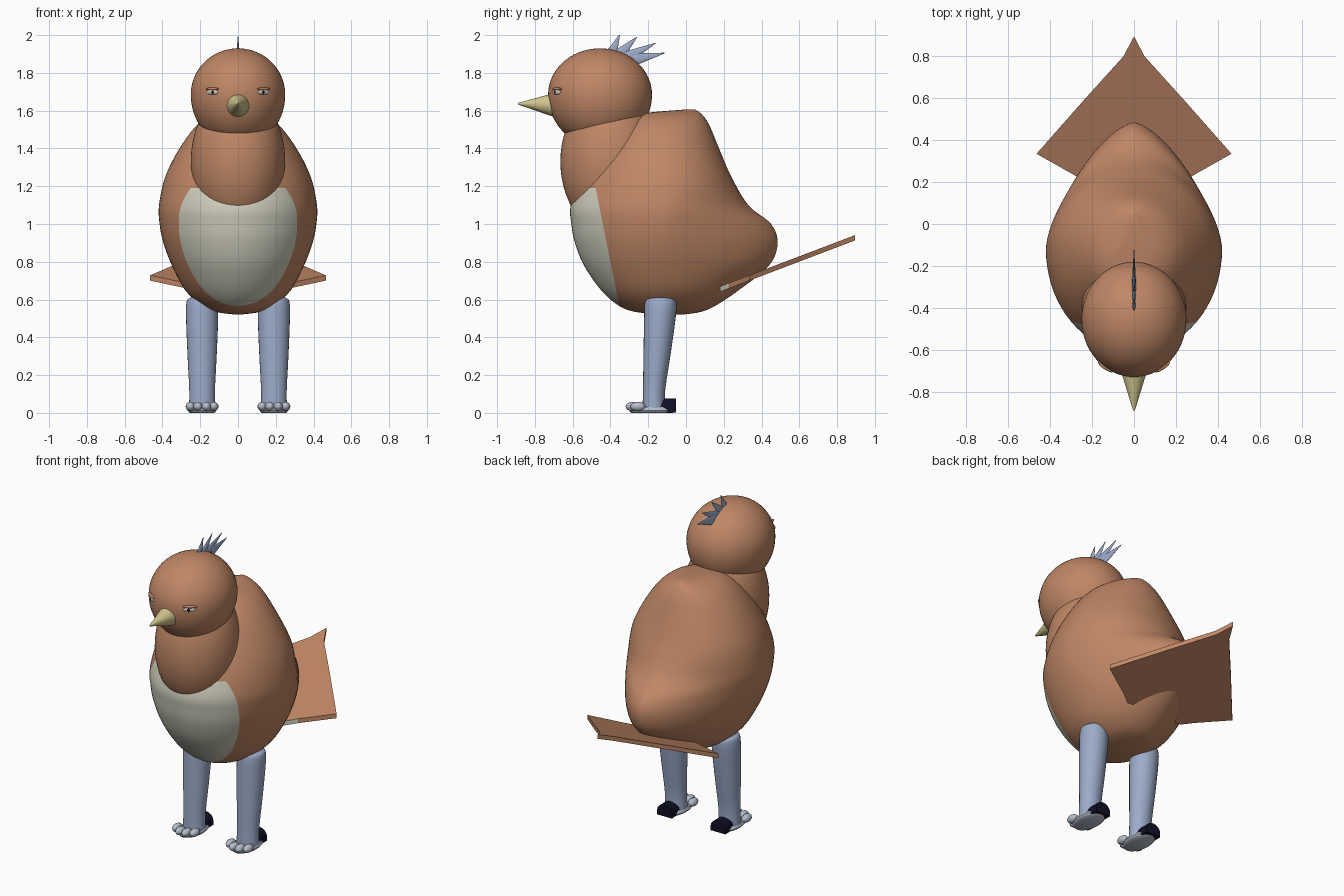
import bpy, bmesh
from math import cos, sin, pi, tau
from mathutils import Matrix, Vector

cube = bpy.data.objects.get("Cube")
if cube:
    bpy.data.objects.remove(cube, do_unlink=True)


def material(name, rgb):
    m = bpy.data.materials.new(name)
    m.use_nodes = True
    m.diffuse_color = (*rgb, 1)
    m.node_tree.nodes["Principled BSDF"].inputs["Base Color"].default_value = (*rgb, 1)
    return m


BROWN = material("warm_brown", (0.52, 0.24, 0.13))
CREAM = material("pale_cream", (0.62, 0.61, 0.50))
BLUE = material("dusty_blue", (0.33, 0.41, 0.58))
LIGHT = material("light_blue_grey", (0.46, 0.51, 0.60))
YELLOW = material("pale_yellow", (0.64, 0.56, 0.27))
DARK = material("dark_navy", (0.005, 0.005, 0.02))


def finish(bm, name, *mats, angle=0.8):
    """Turn a bmesh into a smooth shaded object."""
    bmesh.ops.recalc_face_normals(bm, faces=bm.faces)
    mesh = bpy.data.meshes.new(name)
    bm.to_mesh(mesh)
    bm.free()
    for m in mats:
        mesh.materials.append(m)
    ob = bpy.data.objects.new(name, mesh)
    bpy.context.collection.objects.link(ob)
    bpy.ops.object.select_all(action="DESELECT")
    ob.select_set(True)
    bpy.context.view_layer.objects.active = ob
    bpy.ops.object.shade_smooth_by_angle(angle=angle)
    return ob


def ball(name, centre, radii, mat, turn=0, segs=24):
    bm = bmesh.new()
    bmesh.ops.create_uvsphere(bm, u_segments=segs, v_segments=segs // 2, radius=1)
    bm.transform(Matrix.Translation(centre) @ Matrix.Rotation(turn, 4, "Z")
                 @ Matrix.Diagonal((*radii, 1)))
    return finish(bm, name, mat)


def spike(name, base, tip, radius, mat, flat=1, segs=24):
    """Cone from base to tip, optionally thinned sideways."""
    base, tip = Vector(base), Vector(tip)
    axis = tip - base
    bm = bmesh.new()
    bmesh.ops.create_cone(bm, cap_ends=True, segments=segs, radius1=radius,
                          radius2=radius * 0.06, depth=axis.length)
    bm.transform(Matrix.Diagonal((flat, 1, 1, 1))
                 @ Matrix.Translation((base + tip) / 2)
                 @ axis.to_track_quat("Z", "Y").to_matrix().to_4x4())
    return finish(bm, name, mat)


def smooth_keys(keys, steps):
    """Catmull-Rom interpolation through the key rows."""
    rows = []
    for i in range(len(keys) - 1):
        a, b = keys[max(i - 1, 0)], keys[i]
        c, d = keys[i + 1], keys[min(i + 2, len(keys) - 1)]
        for k in range(steps):
            t = k / steps
            rows.append([q + t / 2 * (r - p + t * (2 * p - 5 * q + 4 * r - s
                         + t * (3 * (q - r) + s - p)))
                         for p, q, r, s in zip(a, b, c, d)])
    return rows + [list(keys[-1])]


def loft(keys, steps, segs, cx=0, widest=None):
    """Stack rings given as height, half width, front, back, back roundness."""
    bm = bmesh.new()
    rings = []
    for z, w, front, back, n in smooth_keys(keys, steps):
        mid = (front + back) / 2
        if widest is not None:
            mid = min(max(widest, front + 0.02), back - 0.02)
        ring = []
        for k in range(segs):
            c, s = cos(tau * k / segs), sin(tau * k / segs)
            e = 2 / n if s > 0 else 1
            x = abs(c) ** e * (1 if c > 0 else -1) * max(w, 0.001)
            y = mid + (abs(s) ** e * (back - mid) if s > 0 else s * (mid - front))
            ring.append(bm.verts.new((cx + x, y, z)))
        rings.append(ring)
    for lo, hi in zip(rings, rings[1:]):
        for k in range(segs):
            j = (k + 1) % segs
            bm.faces.new((lo[k], lo[j], hi[j], hi[k]))
    bm.faces.new(rings[0][::-1])
    bm.faces.new(rings[-1])
    return bm


# Body: egg shape with a pointed rump and a high back
body = loft([
    (0.52, 0.01, -0.12, -0.02, 2), (0.535, 0.12, -0.27, 0.08, 2),
    (0.57, 0.195, -0.36, 0.16, 2), (0.65, 0.28, -0.45, 0.28, 1.8),
    (0.78, 0.35, -0.54, 0.44, 1.6), (0.9, 0.395, -0.588, 0.485, 1.5),
    (1.0, 0.415, -0.607, 0.45, 1.5), (1.1, 0.418, -0.61, 0.33, 1.7),
    (1.25, 0.385, -0.55, 0.24, 2), (1.4, 0.31, -0.46, 0.175, 2),
    (1.52, 0.22, -0.36, 0.125, 2), (1.58, 0.13, -0.26, 0.085, 2),
    (1.605, 0.02, -0.02, 0.05, 2)], 5, 72, widest=-0.12)

# Cream belly: cut along a leaning plane and a level plane
edge, lean = Vector((0, -0.46, 1.1)), Vector((0, -1, -0.2))
for point, normal in ((edge, lean), (Vector((0, 0, 1.19)), Vector((0, 0, 1)))):
    bmesh.ops.bisect_plane(body, geom=body.verts[:] + body.edges[:] + body.faces[:],
                           plane_co=point, plane_no=normal)
for f in body.faces:
    mid = f.calc_center_median()
    f.material_index = int((mid - edge).dot(lean) > 0 and mid.z < 1.19)
finish(body, "body", BROWN, CREAM)

# Neck and head, the head flattened underneath
ball("neck", (0, -0.4, 1.33), (0.25, 0.265, 0.38), BROWN, segs=56)
bm = bmesh.new()
bmesh.ops.create_uvsphere(bm, u_segments=56, v_segments=36, radius=1)
for v in bm.verts:
    v.co = Vector((v.co.x * 0.25, v.co.y * 0.275 - 0.455,
                   v.co.z * (0.245 if v.co.z > 0 else 0.28) + 1.685))
    v.co.z = max(v.co.z, 1.47 + (v.co.y + 0.63) * 0.2)
finish(bm, "head", BROWN)

# Beak
spike("beak", (0, -0.69, 1.63), (0, -0.89, 1.637), 0.066, YELLOW, segs=32)

# Eyes with pupils and heavy lids
for side, s in (("left", 1), ("right", -1)):
    turn = s * 0.6
    ball(side + "_eye", (s * 0.135, -0.685, 1.698), (0.036, 0.008, 0.014), CREAM, turn)
    ball(side + "_pupil", (s * 0.133, -0.691, 1.698), (0.011, 0.006, 0.010), DARK, turn, 16)
    ball(side + "_eyelid", (s * 0.136, -0.682, 1.715), (0.042, 0.012, 0.008), BROWN, turn)

# Crest: a fan of thin spikes
for i, (by, bz, ty, tz) in enumerate([
        (-0.4, 1.89, -0.352, 2.0), (-0.36, 1.89, -0.26, 1.99),
        (-0.32, 1.88, -0.162, 1.957), (-0.28, 1.87, -0.114, 1.905)]):
    spike(f"crest_spike_{i + 1}", (0, by, bz), (0, ty, tz), 0.034, BLUE, 0.3, 16)

# Tail: sloping kite-shaped plate with pale front corners
half = [(0.05, 0.8), (0.24, 0.59), (0.465, 0.335), (0.27, 0.225), (0.2, 0.18)]
outline = [(0, 0.895)] + half + [(-x, y) for x, y in reversed(half)]
bm = bmesh.new()
low, high = ([bm.verts.new((x, y, 0.588 + 0.38 * y + dz)) for x, y in outline]
             for dz in (-0.015, 0.013))
bm.faces.new(low)
bm.faces.new(high)
for k in range(len(outline)):
    j = (k + 1) % len(outline)
    f = bm.faces.new((low[k], low[j], high[j], high[k]))
    f.material_index = int(f.calc_center_median().y < 0.23)
finish(bm, "tail", BROWN, CREAM, angle=0.5)

# Legs and feet
for side, s in (("left", 1), ("right", -1)):
    x = s * 0.19
    leg = loft([(0.012, 0.07, -0.23, -0.11, 2), (0.12, 0.068, -0.228, -0.11, 2),
                (0.3, 0.077, -0.225, -0.083, 2), (0.5, 0.085, -0.222, -0.055, 2),
                (0.585, 0.083, -0.218, -0.05, 2), (0.606, 0.07, -0.205, -0.065, 2),
                (0.612, 0.045, -0.18, -0.09, 2)], 3, 28, cx=x)
    finish(leg, side + "_leg", BLUE)
    sole = loft([(0, 0.065, -0.29, -0.07, 2), (0.012, 0.075, -0.3, -0.06, 2),
                 (0.03, 0.068, -0.29, -0.08, 2)], 2, 24, cx=x)
    finish(sole, side + "_sole", LIGHT)
    for i, (dx, y) in enumerate([(-0.062, -0.255), (-0.022, -0.28),
                                 (0.022, -0.28), (0.062, -0.255)]):
        ball(f"{side}_toe_{i + 1}", (x + dx, y, 0.034), (0.025, 0.04, 0.025), LIGHT, segs=16)

    # Dark arched spur at the heel
    bm = bmesh.new()
    arch = [(cos(pi * k / 8) * 0.052, 0.03 + sin(pi * k / 8) * 0.047) for k in range(9)]
    arch = [(0.052, 0.003)] + arch + [(-0.052, 0.003)]
    face = bm.faces.new([bm.verts.new((x + px, -0.13, pz)) for px, pz in arch])
    ext = bmesh.ops.extrude_face_region(bm, geom=[face], use_keep_orig=True)["geom"]
    for v in ext:
        if isinstance(v, bmesh.types.BMVert):
            v.co.y = -0.052
    finish(bm, side + "_heel_spur", DARK, angle=0.6)
